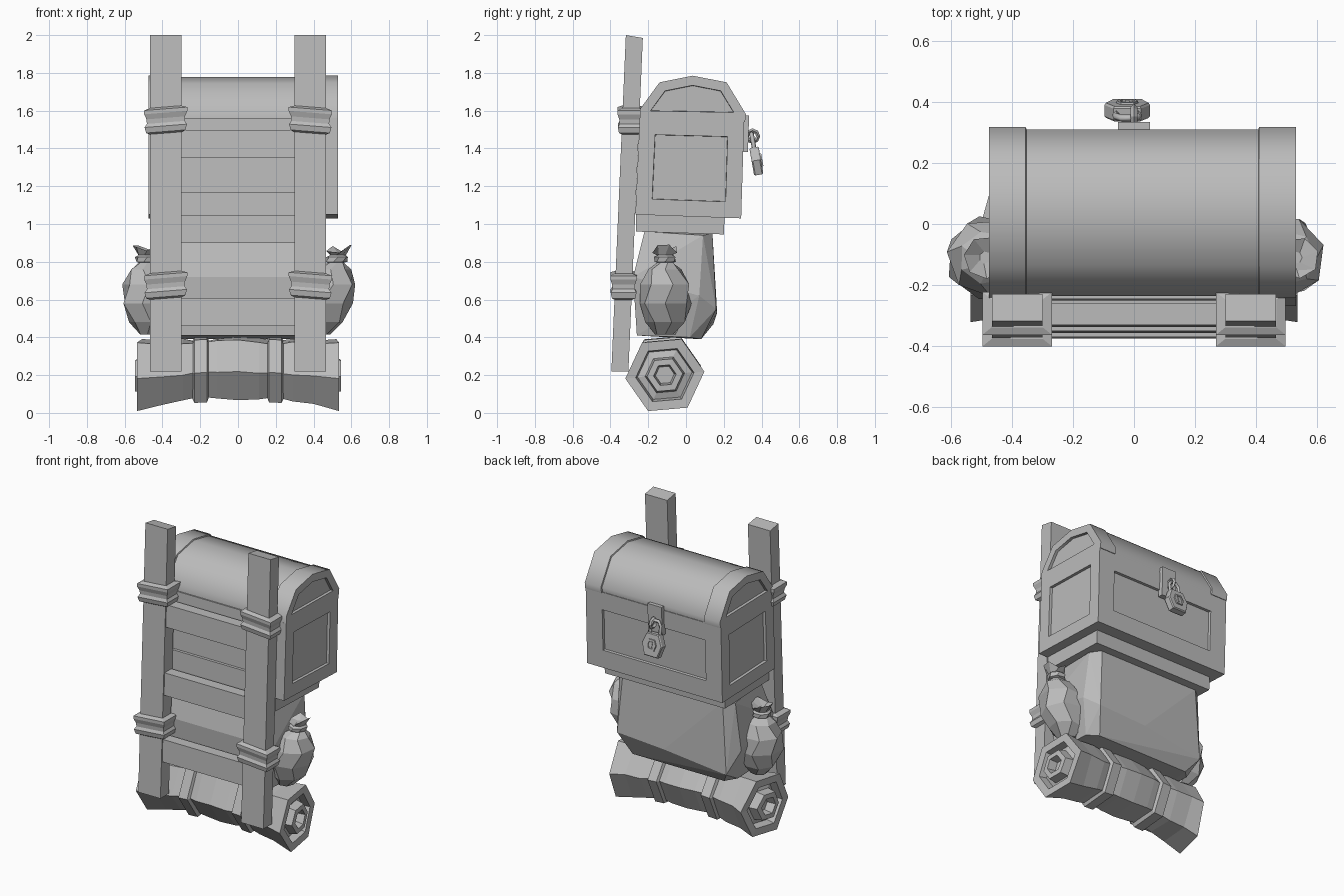
import bpy, bmesh, math, random
from mathutils import Vector, Matrix

random.seed(4)
if "Cube" in bpy.data.objects:
    bpy.data.objects.remove(bpy.data.objects["Cube"], do_unlink=True)

grey = bpy.data.materials.new("plain_grey")
grey.use_nodes = True
grey.diffuse_color = (0.5, 0.5, 0.5, 1)
grey.node_tree.nodes["Principled BSDF"].inputs["Base Color"].default_value = (0.5, 0.5, 0.5, 1)


def finish(name, bm):
    """Turn a bmesh into a named object with the shared material."""
    bmesh.ops.recalc_face_normals(bm, faces=bm.faces)
    mesh = bpy.data.meshes.new(name)
    bm.to_mesh(mesh)
    bm.free()
    mesh.materials.append(grey)
    obj = bpy.data.objects.new(name, mesh)
    bpy.context.collection.objects.link(obj)
    return obj


def loft(name, rings, panel_margin=None):
    """Skin a list of point rings; panel_margin(normal) > 0 sinks a panel into a face."""
    bm = bmesh.new()
    loops = [[bm.verts.new(p) for p in ring] for ring in rings]
    bm.faces.new(loops[0])
    bm.faces.new(loops[-1])
    n = len(rings[0])
    for a, b in zip(loops, loops[1:]):
        for i in range(n):
            j = (i + 1) % n
            bm.faces.new((a[i], a[j], b[j], b[i]))
    if panel_margin:
        bmesh.ops.recalc_face_normals(bm, faces=bm.faces)
        for f in list(bm.faces):
            margin = panel_margin(f.normal)
            if margin:
                bmesh.ops.inset_individual(bm, faces=[f], thickness=margin, use_even_offset=True)
                bmesh.ops.inset_individual(bm, faces=[f], thickness=0.002, depth=-0.018)
    return finish(name, bm)


def rect(x, y, z, hx, hy):
    return [Vector((x + sx * hx, y + sy * hy, z))
            for sx, sy in ((-1, -1), (1, -1), (1, 1), (-1, 1))]


def section(x, profile, scale=1.0, centre=(0, 0)):
    """Place a (y, z) profile at x, scaled about a centre."""
    cy, cz = centre
    return [Vector((x, cy + (y - cy) * scale, cz + (z - cz) * scale)) for y, z in profile]


def frame_y(z):
    return -0.35 + (z - 0.22) * 0.043


# Ladder frame: two leaning posts with slanted tops, three boards
for side, label in ((1, "left"), (-1, "right")):
    foot, head = (rect(side * 0.3825, frame_y(z), z, 0.0825, 0.045) for z in (0.22, 2.0))
    for p in head[2:]:
        p.z -= 0.015
    loft(label + "_post", [foot, head])
for i, z in enumerate((0.46, 0.90, 1.35)):
    loft(f"cross_board_{i + 1}", [rect(0, frame_y(h), h, 0.31, 0.036) for h in (z, z + 0.148)])

# Bindings wrapped round the posts
wrap = ((-0.07, 0), (-0.06, 0.02), (-0.03, 0.028), (-0.012, 0.016),
        (0.012, 0.018), (0.04, 0.03), (0.06, 0.03), (0.07, 0))
for side, label in ((1, "left"), (-1, "right")):
    for z, level in ((0.675, "lower"), (1.55, "upper")):
        rings = [rect(side * 0.3825, frame_y(z), z + dz, 0.084 + out, 0.046 + out * 0.8)
                 for dz, out in wrap]
        for ring in rings:
            for p in ring:
                p.z -= 0.08 * side * (p.x - side * 0.3825)
        loft(f"{label}_{level}_binding", rings)

# Chest body with sunken panels, plinth beneath
body = ((-0.268, 1.05), (0.292, 1.03), (0.308, 1.545), (-0.245, 1.56))
loft("chest_body", [section(x, body) for x in (-0.475, 0.53)],
     lambda n: 0.085 if abs(n.x) > 0.9 else 0.12 if abs(n.y) > 0.9 else 0)
base = ((-0.265, 0.96), (0.2, 0.945), (0.205, 1.05), (-0.265, 1.06))
loft("chest_plinth", [section(x, base) for x in (-0.43, 0.463)])

# Arched lid with thicker end bands
arch = ((-0.245, 1.55), (-0.242, 1.61), (-0.14, 1.75), (0.035, 1.785),
        (0.215, 1.75), (0.318, 1.58), (0.312, 1.54))
lid_plan = ((-0.475, 1), (-0.355, 1), (-0.352, 0.97), (0.407, 0.97), (0.41, 1), (0.53, 1))
lid = loft("chest_lid", [section(x, arch, s, (0.035, 1.545)) for x, s in lid_plan],
           lambda n: 0.05 if abs(n.x) > 0.999 else 0)

# Latch plate, staple and padlock
loft("latch_plate", [rect(0.0, 0.31, 1.38, 0.052, 0.018), rect(0.0, 0.314, 1.575, 0.052, 0.02)])
bpy.ops.mesh.primitive_torus_add(major_segments=8, minor_segments=4, major_radius=0.03,
                                 minor_radius=0.011, location=(0, 0.352, 1.465),
                                 rotation=(0, math.pi / 2, 0))
staple = bpy.context.object
staple.name = "latch_staple"
staple.data.materials.append(grey)

tilt = Matrix.Translation((-0.022, 0.372, 1.337)) @ Matrix.Rotation(math.radians(10), 4, "X")
shape = ((-0.045, 0.07), (0.045, 0.07), (0.075, 0.0), (0.05, -0.078),
         (-0.05, -0.078), (-0.075, 0.0))


def lock_ring(y, s):
    return [tilt @ Vector((x * s, y, z * s)) for x, z in shape]


loft("padlock_body", [lock_ring(y, s) for y, s in
                      ((-0.025, 0.93), (-0.018, 1), (0.018, 1), (0.025, 0.93))])
loft("padlock_face", [lock_ring(y, s) for y, s in
                      ((0.02, 0.5), (0.032, 0.46), (0.032, 0.32), (0.027, 0.3))])
slot = ((-0.006, -0.02), (0.006, -0.02), (0.008, 0.018), (-0.008, 0.018))
loft("padlock_keyhole", [[tilt @ Vector((x, y, z)) for x, z in slot] for y in (0.024, 0.031)])
bow = bpy.data.curves.new("padlock_shackle", "CURVE")
bow.dimensions = "3D"
bow.bevel_depth = 0.012
bow.bevel_resolution = 0
path = ((-0.036, 0.06), (-0.036, 0.12), (-0.018, 0.148), (0.018, 0.148), (0.036, 0.12), (0.036, 0.06))
spline = bow.splines.new("POLY")
spline.points.add(len(path) - 1)
for point, (x, z) in zip(spline.points, path):
    point.co = (*(tilt @ Vector((x, 0, z))), 1)
bow.materials.append(grey)
bpy.context.collection.objects.link(bpy.data.objects.new("padlock_shackle", bow))

# Stuffed pack: faceted hull of mirrored corners, sagging lower on its right
corners = ((0.37, 0.14, 0.95), (0.40, -0.22, 0.96), (0.43, 0.09, 0.94), (0.46, 0.07, 0.62),
           (0.46, -0.28, 0.72), (0.34, 0.08, 0.39), (0.40, -0.26, 0.41), (0.40, 0.02, 0.40))
bm = bmesh.new()
for x, y, z in corners:
    for side in (1, -1):
        bm.verts.new((side * x, y, z))
for bulge in ((0.40, 0.16, 0.55), (-0.40, 0.145, 0.47), (0.05, 0.165, 0.53)):
    bm.verts.new(bulge)
bmesh.ops.convex_hull(bm, input=bm.verts)
bmesh.ops.dissolve_limit(bm, angle_limit=math.radians(2), verts=bm.verts, edges=bm.edges)
finish("stuffed_pack", bm)

# Tied pouches hanging on both sides
pouch = ((0.415, 0.055), (0.48, 0.11), (0.58, 0.143), (0.68, 0.135), (0.76, 0.09), (0.795, 0.045),
         (0.80, 0.06), (0.825, 0.06), (0.835, 0.045), (0.875, 0.07), (0.85, 0.02))
for side, label, offset, lean in ((1, "left", 0.435, 0.1), (-1, "right", 0.468, 0.02)):
    rings = []
    for k, (z, r) in enumerate(pouch):
        ring = []
        for i in range(7):
            a = math.tau * (i + 0.35 * (k % 2)) / 7
            rr = r * random.uniform(0.95, 1.02)
            cx = side * (offset + lean * (z - 0.42) / 0.45)
            dz = random.uniform(-0.03, 0.02) if k == 9 else 0
            ring.append(Vector((cx + rr * math.cos(a), -0.11 + rr * math.sin(a), z + dz)))
        rings.append(ring)
    loft(label + "_pouch", rings)


# Rolled bedding with stepped spiral ends
def hexagon(x, r):
    sag = 0.035 * (1 - min(1, abs(x) / 0.5) ** 2)
    return [Vector((x, -0.112 + r * math.cos(a), 0.2 + sag + r * math.sin(a)))
            for a in (math.radians(5 + 60 * i) for i in range(6))]


half = [(0.0, 0.185), (0.11, 0.18), (0.20, 0.165), (0.29, 0.18), (0.40, 0.19), (0.535, 0.21),
        (0.53, 0.155), (0.48, 0.145), (0.49, 0.105), (0.545, 0.095), (0.545, 0.06), (0.49, 0.05)]
whole = [(-x, r) for x, r in half[:0:-1]] + half
rings = [hexagon(x, r) for x, r in whole]
for ring in rings:
    x = ring[0].x
    for p in ring:
        if 0.05 < abs(x) < 0.45:
            p.z += random.uniform(-0.008, 0.008)
        elif x < -0.45:
            p.x += 0.28 * max(0, p.y + 0.12)
        elif x > 0.45:
            p.x -= 0.15 * max(0, p.y + 0.12)
loft("bedroll", rings)

# Bedroll straps
for side, label in ((1, "left"), (-1, "right")):
    loft(label + "_bedroll_strap",
         [hexagon(side * x, r) for x, r in ((0.155, 0.17), (0.165, 0.193), (0.23, 0.193), (0.24, 0.17))])

# Soft shading on the rounded lid
bpy.ops.object.select_all(action="DESELECT")
lid.select_set(True)
bpy.context.view_layer.objects.active = lid
bpy.ops.object.shade_smooth_by_angle(angle=math.radians(50))
